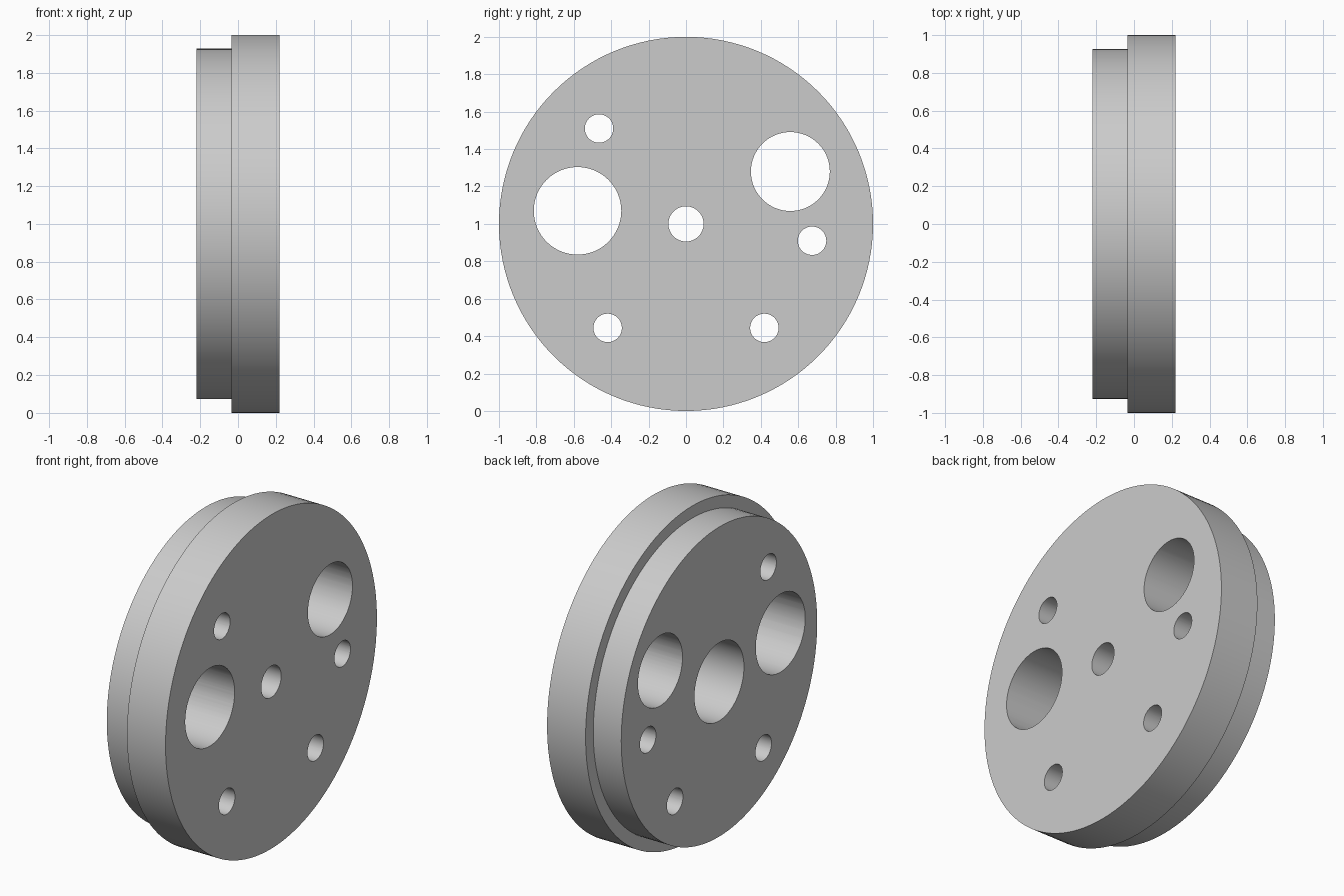
import bpy
import bmesh
from math import pi, radians
from mathutils import Matrix, Vector

cube = bpy.data.objects.get("Cube")
if cube:
    bpy.data.objects.remove(cube, do_unlink=True)

GREY = (0.6, 0.6, 0.6, 1)
BACK, STEP, FRONT = -0.22, -0.035, 0.22
SEGMENTS = 128

material = bpy.data.materials.new("light grey")
material.use_nodes = True
material.diffuse_color = GREY
material.node_tree.nodes["Principled BSDF"].inputs["Base Color"].default_value = GREY


def make_object(name, bm):
    bmesh.ops.recalc_face_normals(bm, faces=bm.faces)
    mesh = bpy.data.meshes.new(name)
    bm.to_mesh(mesh)
    bm.free()
    mesh.materials.append(material)
    obj = bpy.data.objects.new(name, mesh)
    bpy.context.collection.objects.link(obj)
    return obj


def lathe(name, profile):
    """Spin a closed (x, radius) profile about the x axis."""
    bm = bmesh.new()
    verts = [bm.verts.new((x, 0, r)) for x, r in profile]
    edges = [bm.edges.new((v, verts[i - 1])) for i, v in enumerate(verts)]
    bmesh.ops.spin(bm, geom=verts + edges, cent=(0, 0, 0), axis=(1, 0, 0),
                   angle=2 * pi, steps=SEGMENTS)
    bmesh.ops.remove_doubles(bm, verts=bm.verts, dist=0.0001)
    return make_object(name, bm)


def drill(target, y, z, radius):
    """Cut a round hole through the target along x."""
    bm = bmesh.new()
    bmesh.ops.create_cone(bm, cap_ends=True, segments=64, radius1=radius,
                          radius2=radius, depth=1,
                          matrix=Matrix.Translation((0, y, z)) @ Matrix.Rotation(pi / 2, 4, "Y"))
    cutter = make_object("hole_cutter", bm)
    cutter.hide_render = True
    mod = target.modifiers.new("hole", "BOOLEAN")
    mod.operation = "DIFFERENCE"
    mod.solver = "EXACT"
    mod.object = cutter
    bpy.ops.object.modifier_apply(modifier=mod.name)
    bpy.data.objects.remove(cutter, do_unlink=True)


# Stepped disc with a central bore and a wide counterbore at the back
BORE, COUNTERBORE, FLOOR = 0.094, 0.234, 0.08
plate = lathe("stepped_plate", [
    (FRONT, BORE), (FRONT, 1), (STEP, 1), (STEP, 0.927), (BACK, 0.927),
    (BACK, COUNTERBORE), (FLOOR, COUNTERBORE), (FLOOR, BORE)])
plate.data.transform(Matrix.Translation(Vector((0, 0, 1))))
bpy.ops.object.select_all(action="DESELECT")
bpy.context.view_layer.objects.active = plate
plate.select_set(True)

# Two large ports
drill(plate, -0.58, 1.07, 0.234)
drill(plate, 0.558, 1.28, 0.211)

# Four small bolt holes
for y, z in [(-0.465, 1.51), (0.674, 0.91), (-0.419, 0.444), (0.419, 0.444)]:
    drill(plate, y, z, 0.076)

bpy.ops.object.shade_smooth_by_angle(angle=radians(30))
